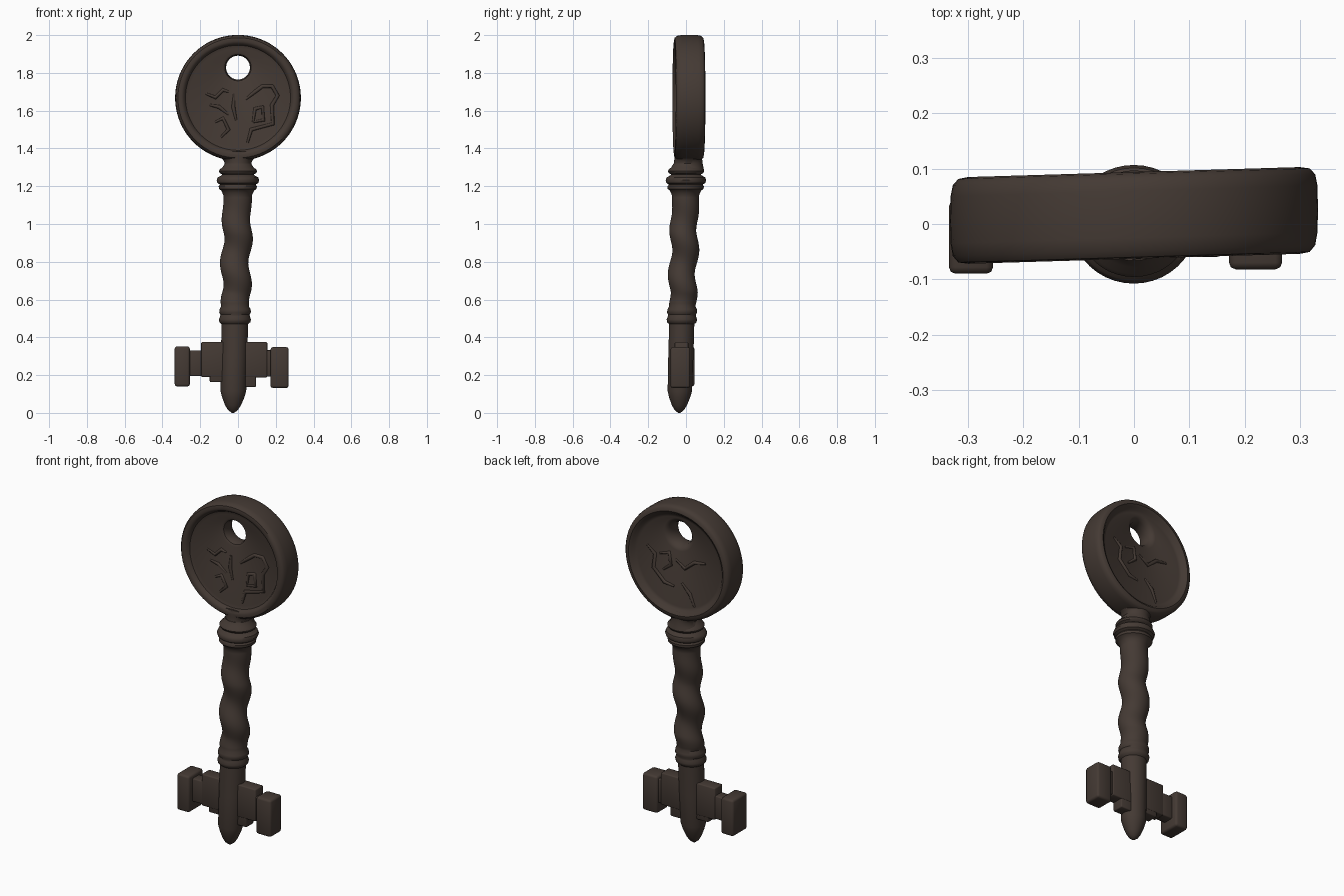
import bpy, bmesh, math
from math import sin, cos, pi

if "Cube" in bpy.data.objects:
    bpy.data.objects.remove(bpy.data.objects["Cube"])

iron = bpy.data.materials.new("dark_brown_iron")
iron.diffuse_color = (0.058, 0.042, 0.034, 1)
iron.use_nodes = True
iron.node_tree.nodes["Principled BSDF"].inputs["Base Color"].default_value = iron.diffuse_color


def finish(name, bm, angle=40):
    bmesh.ops.recalc_face_normals(bm, faces=bm.faces)
    me = bpy.data.meshes.new(name)
    bm.to_mesh(me)
    bm.free()
    ob = bpy.data.objects.new(name, me)
    bpy.context.collection.objects.link(ob)
    me.materials.append(iron)
    bpy.ops.object.select_all(action='DESELECT')
    ob.select_set(True)
    bpy.context.view_layer.objects.active = ob
    bpy.ops.object.shade_smooth_by_angle(angle=math.radians(angle))
    return ob


def loft(name, rings, closed=False, angle=40):
    """Skin a list of point rings; closed joins last to first, else caps the ends."""
    bm = bmesh.new()
    vs = [[bm.verts.new(p) for p in r] for r in rings]
    n = len(vs[0])
    for k in range(len(vs) if closed else len(vs) - 1):
        a, b = vs[k], vs[(k + 1) % len(vs)]
        for i in range(n):
            j = (i + 1) % n
            bm.faces.new((a[i], a[j], b[j], b[i]))
    if not closed:
        bm.faces.new(vs[0])
        bm.faces.new(vs[-1])
    return finish(name, bm, angle)


def axis(z):
    """The shaft leans slightly towards -x and -y at the bottom."""
    t = 1 - min(z / 1.25, 1)
    return -0.027 * t, -0.036 * t


# Shaft: tip, plain lower stem, collar, twisted part, upper collars
profile = [(0, .006), (.015, .026), (.04, .042), (.08, .058), (.115, .068), (.3, .07), (.47, .07),
           (.48, .082), (.495, .085), (.51, .079), (.52, .077), (.532, .084), (.548, .082),
           (.565, .073)]
profile += [(.58 + .01 * i, .075) for i in range(58)]
profile += [(1.165, .081), (1.178, .088), (1.186, .100), (1.2, .101), (1.209, .094),
            (1.217, .108), (1.232, .113), (1.247, .107), (1.256, .09), (1.262, .082),
            (1.27, .097), (1.28, .101), (1.29, .095), (1.3, .082), (1.32, .07)]
N = 40
rings = []
for z, r in profile:
    cx, cy = axis(z)
    fade = max(0, min(1, (z - .56) / .08, (1.15 - z) / .2))
    ring = []
    for i in range(N):
        a = 2 * pi * i / N
        rr = r + .011 * fade * cos(a + 2 * pi * (z - .917) / .24)
        ring.append((cx + rr * cos(a), cy + rr * sin(a) * .95, z))
    rings.append(ring)
loft("twisted_shaft", rings)

# Neck flaring into the head
neck = [(1.28, .088, .085), (1.3, .078, .08), (1.32, .07, .076), (1.34, .078, .074),
        (1.355, .098, .074), (1.37, .13, .073), (1.385, .165, .07)]
loft("neck", [[(rx * cos(2 * pi * i / N), .012 + ry * sin(2 * pi * i / N), z)
               for i in range(N)] for z, rx, ry in neck])

# Head: closed loft from the hole over the front recess, rim, edge and back
HZ, HOLE = 1.668, 1.828
sections = [(HOLE, .063, .015), (HOLE, .064, -.015), (HOLE, .07, -.03), (HOLE, .082, -.036),
            (HZ, .26, -.034), (HZ, .278, -.04), (HZ, .287, -.056), (HZ, .3, -.063),
            (HZ, .318, -.06), (HZ, .328, -.048), (HZ, .332, -.025), (HZ, .333, .015),
            (HZ, .332, .06), (HZ, .328, .08), (HZ, .318, .091), (HZ, .3, .094),
            (HZ, .287, .086), (HZ, .276, .072), (HZ, .26, .066),
            (HOLE, .095, .066), (HOLE, .08, .058), (HOLE, .068, .042)]
M = 72
loft("round_head", [[(r * cos(2 * pi * i / M), y + .03 * r * cos(2 * pi * i / M),
                      cz + r * sin(2 * pi * i / M)) for i in range(M)]
                    for cz, r, y in sections], closed=True)


# Worn low relief on both faces of the head
def relief(name, y, paths):
    cu = bpy.data.curves.new(name, 'CURVE')
    cu.dimensions = '3D'
    cu.bevel_depth = .011
    cu.bevel_resolution = 2
    cu.use_fill_caps = True
    cu.materials.append(iron)
    for path in paths:
        sp = cu.splines.new('POLY')
        sp.points.add(len(path) - 1)
        for k, (x, z) in enumerate(path):
            sp.points[k].co = (x, y + .03 * x, z, 1)
            sp.points[k].radius = .55 if k in (0, len(path) - 1) else 1
    ob = bpy.data.objects.new(name, cu)
    bpy.context.collection.objects.link(ob)


relief("front_relief", -.033, [
    [(-.17, 1.69), (-.12, 1.67), (-.08, 1.71), (-.05, 1.7)],
    [(-.15, 1.63), (-.10, 1.62), (-.05, 1.58)],
    [(-.12, 1.54), (-.08, 1.56), (-.05, 1.5), (-.09, 1.46)],
    [(-.02, 1.69), (-.025, 1.62), (-.01, 1.55)],
    [(.04, 1.66), (.09, 1.7), (.13, 1.73), (.18, 1.73), (.21, 1.68), (.18, 1.63), (.185, 1.53),
     (.07, 1.5), (.05, 1.43)],
    [(.08, 1.54), (.09, 1.61), (.13, 1.62), (.135, 1.55), (.08, 1.54)]])
relief("back_relief", .065, [
    [(.2, 1.72), (.15, 1.68), (.16, 1.6), (.09, 1.53), (.03, 1.52)],
    [(.12, 1.69), (.06, 1.71), (.05, 1.64), (.1, 1.6)],
    [(.02, 1.68), (-.04, 1.64), (-.1, 1.69), (-.17, 1.7)],
    [(-.02, 1.55), (-.07, 1.5), (-.1, 1.43)]])


# Key bit: stepped plates and end blocks (x0, x1, y0, y1, z0, z1)
def block(name, x0, x1, y0, y1, z0, z1, bevel):
    bm = bmesh.new()
    bmesh.ops.create_cube(bm, size=1)
    for v in bm.verts:
        v.co = (x1 if v.co.x > 0 else x0, y1 if v.co.y > 0 else y0, z1 if v.co.z > 0 else z0)
    bmesh.ops.bevel(bm, geom=bm.edges[:], offset=bevel, segments=2, profile=.5, affect='EDGES')
    finish(name, bm, 50)


parts = {
    "left_plate": (-.195, -.03, -.06, .012, .19, .375),
    "left_plate_step": (-.15, -.03, -.058, .01, .163, .3),
    "left_arm": (-.27, -.18, -.055, .008, .195, .33),
    "left_end_block": (-.335, -.255, -.09, .044, .14, .352),
    "right_plate": (-.02, .155, -.06, .012, .188, .375),
    "right_plate_step": (-.02, .095, -.058, .01, .137, .3),
    "right_arm": (.14, .19, -.055, .008, .192, .332),
    "right_end_block": (.172, .268, -.082, .022, .132, .348),
}
for part, dims in parts.items():
    block(part, *dims, .012 if "end" in part else .006)
